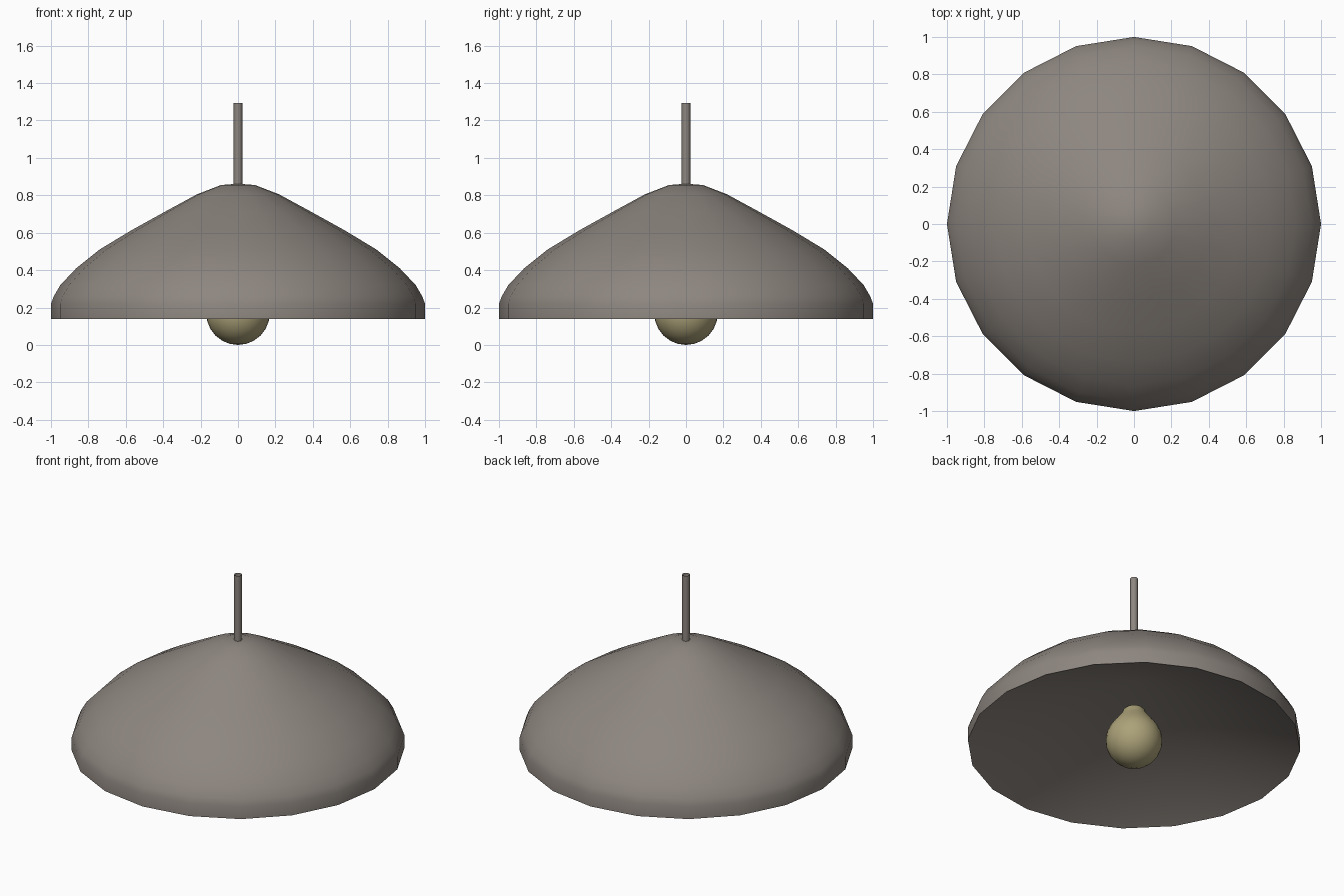
import bpy, bmesh
from math import radians, sin, cos, tau

if "Cube" in bpy.data.objects:
    bpy.data.objects.remove(bpy.data.objects["Cube"])


def paint(name, color):
    mat = bpy.data.materials.new(name)
    mat.diffuse_color = (*color, 1)
    mat.use_nodes = True
    mat.node_tree.nodes["Principled BSDF"].inputs["Base Color"].default_value = mat.diffuse_color
    return mat


def lathe(name, profile, sides, mat):
    """Revolve (radius, z) points about z; radius 0 becomes a pole."""
    bm = bmesh.new()
    rings = []
    for r, z in profile:
        if r == 0:
            rings.append([bm.verts.new((0, 0, z))] * sides)
        else:
            rings.append([bm.verts.new((r * cos(tau * i / sides), r * sin(tau * i / sides), z))
                          for i in range(sides)])
    for low, high in zip(rings, rings[1:]):
        for i in range(sides):
            j = (i + 1) % sides
            corners = dict.fromkeys((low[i], low[j], high[j], high[i]))
            bm.faces.new(list(corners))
    mesh = bpy.data.meshes.new(name)
    bm.to_mesh(mesh)
    bm.free()
    mesh.materials.append(mat)
    obj = bpy.data.objects.new(name, mesh)
    bpy.context.collection.objects.link(obj)
    bpy.ops.object.select_all(action='DESELECT')
    obj.select_set(True)
    bpy.context.view_layer.objects.active = obj
    bpy.ops.object.shade_smooth_by_angle(angle=radians(50))
    return obj


metal = paint("warm_grey", (0.27, 0.24, 0.215))
glass = paint("warm_glass", (0.41, 0.36, 0.19))

# 20-sided shade with a conical inner face
lathe("shade", [(0, 0.57), (1.0, 0.138), (1.0, 0.22), (0.985, 0.26), (0.95, 0.32),
                (0.865, 0.41), (0.74, 0.51), (0.575, 0.61), (0.4, 0.707), (0.22, 0.805),
                (0.09, 0.855), (0, 0.862)], 20, metal)

# Open-ended hanging rod
lathe("rod", [(0.023, 0.855), (0.023, 1.293)], 16, metal)

# Light bulb: round globe narrowing to a short neck
globe = [(0.17 * sin(radians(a)), 0.17 - 0.17 * cos(radians(a))) for a in range(15, 121, 15)]
lathe("bulb", [(0, 0)] + globe + [(0.122, 0.29), (0.096, 0.325), (0.074, 0.352),
                                  (0.066, 0.375), (0.055, 0.387), (0, 0.39)], 32, glass)
